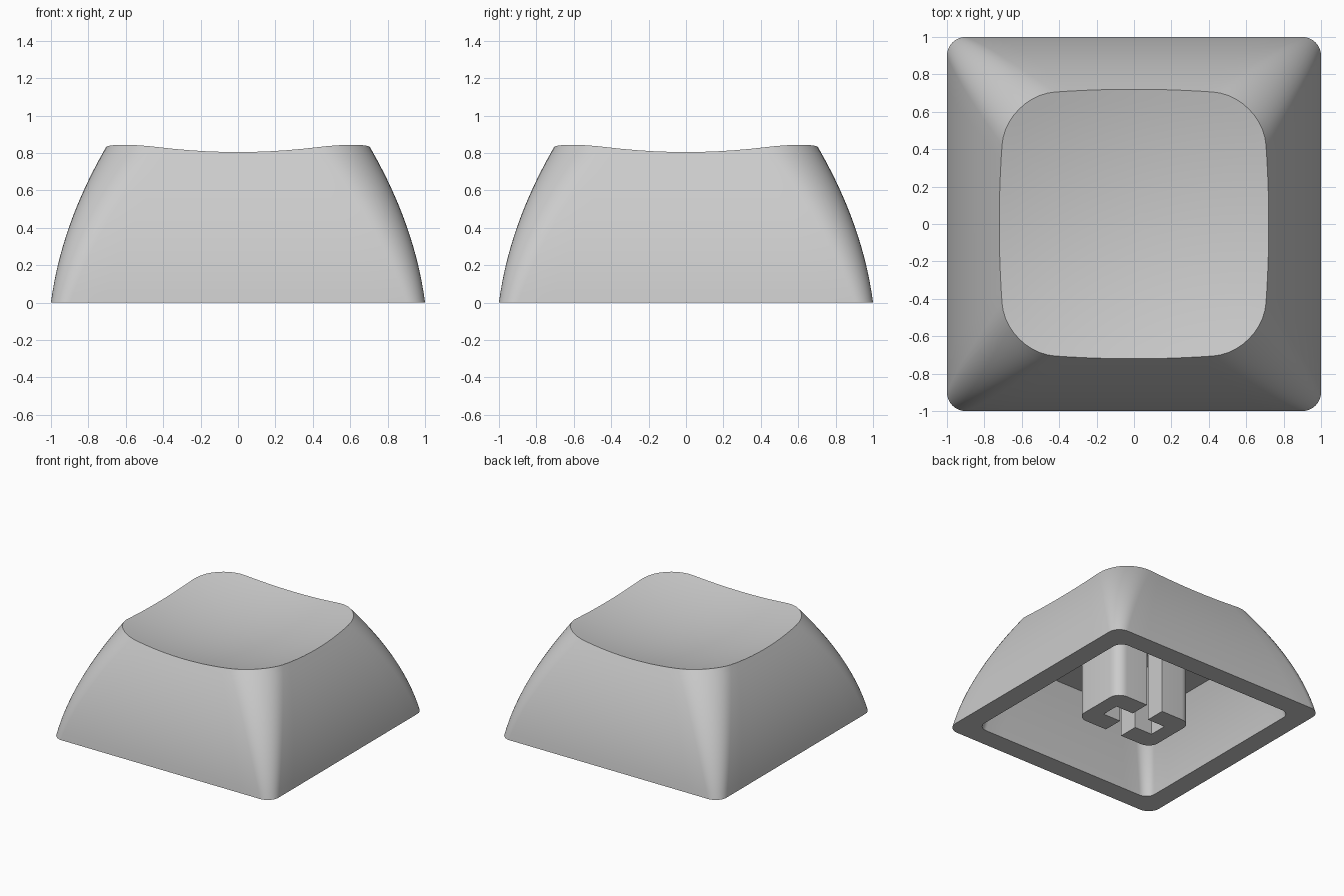
import bpy, bmesh, math

if "Cube" in bpy.data.objects:
    bpy.data.objects.remove(bpy.data.objects["Cube"], do_unlink=True)

grey = bpy.data.materials.new("light_grey_plastic")
grey.use_nodes = True
colour = (0.6, 0.6, 0.6, 1)
grey.diffuse_color = colour
grey.node_tree.nodes["Principled BSDF"].inputs["Base Color"].default_value = colour

ARC, SIDE = 10, 10      # segments per rounded corner and per straight side
CEILING = 0.57


def rounded_square(w, r):
    """Outline of a square with half width w and corner radius r."""
    pts = []
    for q in range(4):
        c, s = (1, 0, -1, 0)[q], (0, 1, 0, -1)[q]
        loc = [(w, (w - r) * (2 * i / SIDE - 1)) for i in range(SIDE)]
        for i in range(ARC):
            a = math.pi / 2 * i / ARC
            loc.append((w - r + r * math.cos(a), w - r + r * math.sin(a)))
        pts += [(x * c - y * s, x * s + y * c) for x, y in loc]
    return pts


def outer(z):
    return rounded_square(1 - 0.13 * z - 0.27 * z * z, 0.1 + 0.22 * z)


def inner(z):
    return rounded_square(0.835 - 0.13 * z - 0.27 * z * z, 0.08 + 0.05 * z)


def dish(x, y):
    return 0.72 + 0.164 * (x * x + y * y)


def finish(obj):
    obj.data.materials.append(grey)
    bpy.ops.object.select_all(action="DESELECT")
    obj.select_set(True)
    bpy.context.view_layer.objects.active = obj
    bpy.ops.object.shade_smooth_by_angle(angle=math.radians(30))


def new_object(name, bm):
    bmesh.ops.recalc_face_normals(bm, faces=bm.faces[:])
    mesh = bpy.data.meshes.new(name)
    bm.to_mesh(mesh)
    bm.free()
    obj = bpy.data.objects.new(name, mesh)
    bpy.context.collection.objects.link(obj)
    return obj


# Cap shell: lofted rings from the ceiling, round the base, up to the dished top
count = 4 * (ARC + SIDE)
rim = []
for i in range(count):
    z = 0.8
    for _ in range(30):
        x, y = outer(z)[i]
        z = dish(x, y)
    rim.append((x, y, z))

rings = []
for k in range(8, -1, -1):
    z = CEILING * k / 8
    rings.append([(x, y, z) for x, y in inner(z)])
for k in range(16):
    ring = []
    for i in range(count):
        z = rim[i][2] * k / 16
        ring.append((*outer(z)[i], z))
    rings.append(ring)
for k in range(12, 0, -1):
    s = k / 12
    rings.append([(x * s, y * s, dish(x * s, y * s)) for x, y, z in rim])

bm = bmesh.new()
loops = [[bm.verts.new(p) for p in ring] for ring in rings]
for low, high in zip(loops, loops[1:]):
    for i in range(count):
        j = (i + 1) % count
        bm.faces.new((low[i], low[j], high[j], high[i]))
bm.faces.new(loops[0])
centre = bm.verts.new((0, 0, dish(0, 0)))
for i in range(count):
    bm.faces.new((loops[-1][i], loops[-1][(i + 1) % count], centre))
finish(new_object("cap_shell", bm))

# Stem: one C-shaped half, mirrored across the through slot
half_x, half_y, radius = 0.36, 0.24, 0.09
slot, arm = 0.075, 0.235
profile = [(slot, -half_y)]
for sign in (-1, 1):
    for i in range(9):
        a = math.pi / 2 * (i / 8 - (sign < 0))
        profile.append((half_x - radius + radius * math.cos(a),
                        sign * (half_y - radius) + radius * math.sin(a)))
profile += [(slot, half_y), (slot, slot), (arm, slot), (arm, -slot), (slot, -slot)]

bm = bmesh.new()
base = bm.faces.new([bm.verts.new((x, y, 0)) for x, y in profile])
walls = bmesh.ops.extrude_face_region(bm, geom=[base], use_keep_orig=True)
for v in walls["geom"]:
    if isinstance(v, bmesh.types.BMVert):
        v.co.z = CEILING + 0.01
stem = new_object("stem", bm)
finish(stem)
mirror = stem.modifiers.new("mirror", "MIRROR")
mirror.use_axis[0] = True
